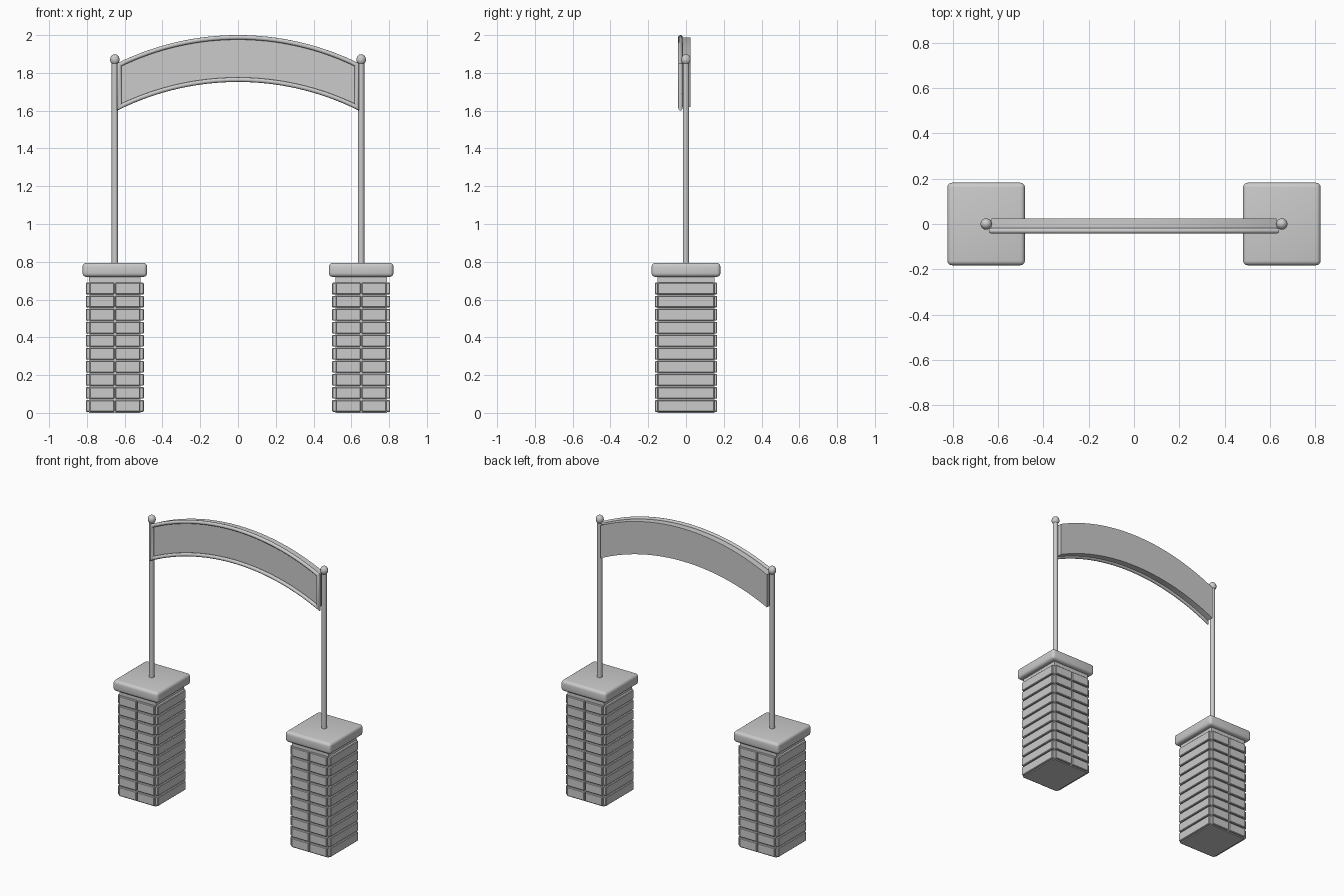
import bpy, bmesh, math
from mathutils import Vector

if "Cube" in bpy.data.objects:
    bpy.data.objects.remove(bpy.data.objects["Cube"])

grey = bpy.data.materials.new("plain grey")
grey.use_nodes = True
grey.diffuse_color = (0.6, 0.6, 0.6, 1)
grey.node_tree.nodes["Principled BSDF"].inputs["Base Color"].default_value = (0.6, 0.6, 0.6, 1)


def finish(name, bm, smooth=True):
    bmesh.ops.recalc_face_normals(bm, faces=bm.faces)
    mesh = bpy.data.meshes.new(name)
    bm.to_mesh(mesh)
    bm.free()
    mesh.materials.append(grey)
    obj = bpy.data.objects.new(name, mesh)
    bpy.context.collection.objects.link(obj)
    if smooth:
        bpy.ops.object.select_all(action='DESELECT')
        obj.select_set(True)
        bpy.context.view_layer.objects.active = obj
        bpy.ops.object.shade_smooth_by_angle(angle=math.radians(40))
    return obj


def add_box(bm, centre, size, bevel=0, segments=1):
    verts = bmesh.ops.create_cube(bm, size=1)["verts"]
    for v in verts:
        v.co = Vector(centre) + Vector(a * b for a, b in zip(v.co, size))
    if bevel:
        edges = list({e for v in verts for e in v.link_edges})
        bmesh.ops.bevel(bm, geom=edges, offset=bevel, segments=segments,
                        profile=0.5, affect='EDGES')


# Brick pillars, caps, poles and finials
POST_X = 0.652
ROWS, PITCH, BRICK_H = 10, 0.069, 0.062
CORE_X, CORE_Y = 0.137, 0.152      # half widths of the core

for side, s in (("left", 1), ("right", -1)):
    x = s * POST_X
    bm = bmesh.new()
    add_box(bm, (x, 0, 0.365), (2 * CORE_X, 2 * CORE_Y, 0.73))
    finish(side + "_pillar_core", bm, False)

    bm = bmesh.new()
    for row in range(ROWS):
        z = 0.006 + PITCH * row + BRICK_H / 2
        for d in (-1, 1):
            # one long brick on each flank
            add_box(bm, (x + d * (CORE_X + 0.002), 0, z),
                    (0.03, 2 * CORE_Y - 0.004, BRICK_H), 0.004)
            # a pair of short bricks on the front and back
            for half in (-1, 1):
                add_box(bm, (x + half * CORE_X / 2, d * CORE_Y, z),
                        (CORE_X - 0.006, 0.026, BRICK_H), 0.004)
    finish(side + "_pillar_bricks", bm, False)

    bm = bmesh.new()
    add_box(bm, (x, 0, 0.757), (0.342, 0.364, 0.074), 0.02, 4)
    finish(side + "_pillar_cap", bm)

    bm = bmesh.new()
    bmesh.ops.create_cone(bm, cap_ends=True, segments=24, radius1=0.017,
                          radius2=0.017, depth=1.1)
    bmesh.ops.translate(bm, verts=bm.verts, vec=(x, 0, 1.3))
    finish(side + "_pole", bm)

    bm = bmesh.new()
    bmesh.ops.create_uvsphere(bm, u_segments=24, v_segments=16, radius=0.025)
    bmesh.ops.scale(bm, verts=bm.verts, vec=(1, 1, 1.15))
    bmesh.ops.translate(bm, verts=bm.verts, vec=(x, 0, 1.87))
    finish(side + "_finial", bm)

# Arched banner outline
HALF, RISE, STEPS = 0.629, 0.145, 32
RADIUS = (HALF ** 2 + RISE ** 2) / (2 * RISE)


def arc(crown):
    xs = [HALF * (2 * i / STEPS - 1) for i in range(STEPS + 1)]
    return [Vector((x, 0, crown - RADIUS + math.sqrt(RADIUS ** 2 - x * x))) for x in xs]


top, bottom = arc(1.988), arc(1.764)

# Solid arched panel
bm = bmesh.new()
faces = []
for i in range(STEPS):
    faces.append(bm.faces.new([bm.verts.new(p + Vector((0, -0.02, 0))) for p in
                               (bottom[i], bottom[i + 1], top[i + 1], top[i])]))
bmesh.ops.remove_doubles(bm, verts=bm.verts, dist=0.0001)
extruded = bmesh.ops.extrude_face_region(bm, geom=bm.faces[:], use_keep_orig=True)["geom"]
bmesh.ops.translate(bm, vec=(0, 0.045, 0),
                    verts=[g for g in extruded if isinstance(g, bmesh.types.BMVert)])
finish("banner_panel", bm)

# Round moulding swept around the panel with mitred corners
loop = bottom + top[::-1]
SIDES, TUBE = 12, 0.012
bm = bmesh.new()
rings = []
for i, p in enumerate(loop):
    before = (p - loop[i - 1]).normalized()
    after = (loop[(i + 1) % len(loop)] - p).normalized()
    tangent = (before + after).normalized()
    normal = Vector((tangent.z, 0, -tangent.x))
    stretch = 1 / tangent.dot(after)
    ring = []
    for k in range(SIDES):
        a = 2 * math.pi * k / SIDES
        ring.append(bm.verts.new(p + Vector((0, -0.03 + TUBE * math.sin(a), 0))
                                 + normal * TUBE * stretch * math.cos(a)))
    rings.append(ring)
for i, ring in enumerate(rings):
    following = rings[(i + 1) % len(rings)]
    for k in range(SIDES):
        j = (k + 1) % SIDES
        bm.faces.new((ring[k], ring[j], following[j], following[k]))
finish("banner_frame", bm)
